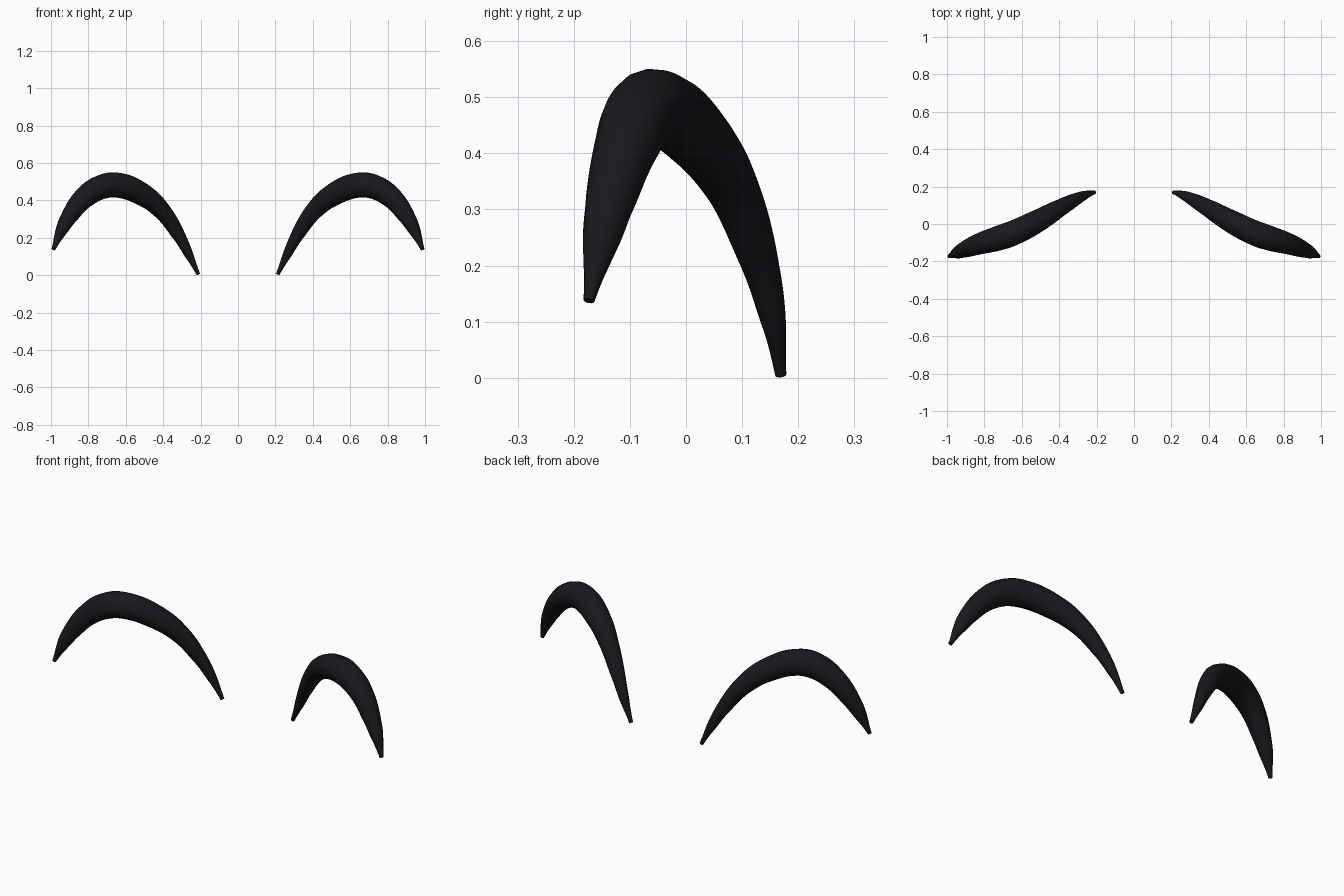
import bpy

if "Cube" in bpy.data.objects:
    bpy.data.objects.remove(bpy.data.objects["Cube"])

black = bpy.data.materials.new("soft_black")
black.diffuse_color = (0.01, 0.01, 0.013, 1)
black.use_nodes = True
black.node_tree.nodes["Principled BSDF"].inputs["Base Color"].default_value = black.diffuse_color

# Centre line and thickness of one brow: x, y, z, radius (outer tip to inner tip)
PATH = [
    (0.988, -0.173, 0.137, 0.010),
    (0.946, -0.153, 0.235, 0.031),
    (0.900, -0.134, 0.317, 0.045),
    (0.818, -0.104, 0.418, 0.058),
    (0.728, -0.077, 0.472, 0.066),
    (0.650, -0.050, 0.482, 0.067),
    (0.515, 0.016, 0.434, 0.061),
    (0.412, 0.076, 0.350, 0.049),
    (0.322, 0.126, 0.222, 0.036),
    (0.260, 0.155, 0.105, 0.023),
    (0.212, 0.169, 0.005, 0.010),
]


def brow(name, side):
    curve = bpy.data.curves.new(name, 'CURVE')
    curve.dimensions = '3D'
    curve.bevel_depth = 1.0
    curve.bevel_resolution = 6
    curve.resolution_u = 8
    curve.use_fill_caps = True
    spline = curve.splines.new('BEZIER')
    spline.radius_interpolation = 'CARDINAL'
    spline.bezier_points.add(len(PATH) - 1)
    for p, (x, y, z, r) in zip(spline.bezier_points, PATH):
        p.co = (side * x, y, z)
        p.radius = r
        p.handle_left_type = p.handle_right_type = 'AUTO'
    obj = bpy.data.objects.new(name, curve)
    bpy.context.collection.objects.link(obj)
    bpy.ops.object.select_all(action='DESELECT')
    obj.select_set(True)
    bpy.context.view_layer.objects.active = obj
    bpy.ops.object.convert(target='MESH')
    obj = bpy.context.object
    obj.name = name
    obj.data.materials.clear()
    obj.data.materials.append(black)
    bpy.ops.object.shade_smooth_by_angle()


# Mirrored pair
brow("right_eyebrow", 1)
brow("left_eyebrow", -1)
